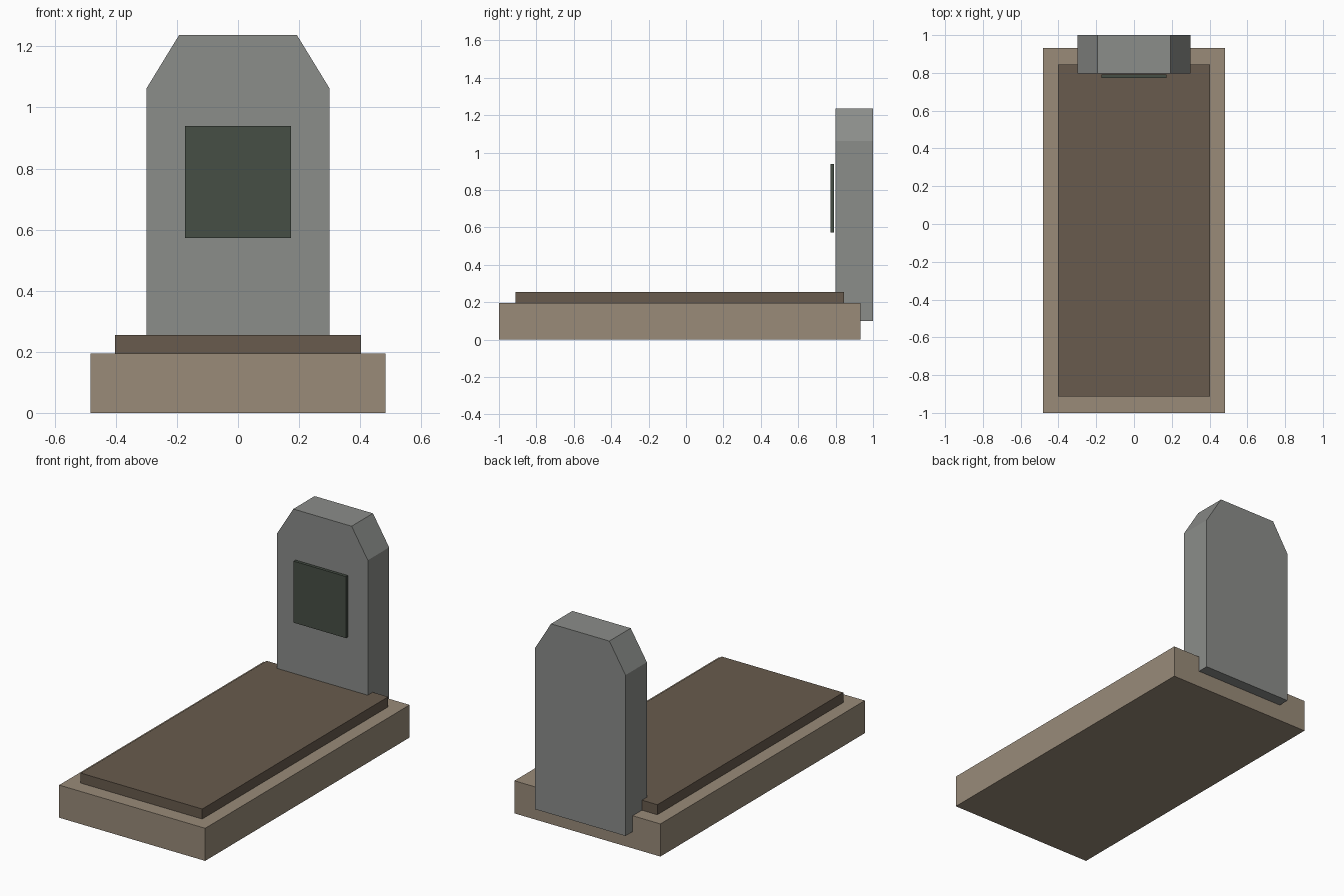
import bpy

if "Cube" in bpy.data.objects:
    bpy.data.objects.remove(bpy.data.objects["Cube"])


def material(name, color):
    m = bpy.data.materials.new(name)
    m.diffuse_color = (*color, 1.0)
    m.use_nodes = True
    m.node_tree.nodes["Principled BSDF"].inputs["Base Color"].default_value = m.diffuse_color
    return m


def extrude_profile(name, profile, y0, y1, mat):
    """Extrude an (x, z) outline, counter-clockwise from the front, along y."""
    n = len(profile)
    verts = [(x, y, z) for y in (y0, y1) for x, z in profile]
    faces = [tuple(range(n)), tuple(reversed(range(n, 2 * n)))]
    faces += [(i, i + n, (i + 1) % n + n, (i + 1) % n) for i in range(n)]
    mesh = bpy.data.meshes.new(name)
    mesh.from_pydata(verts, [], faces)
    mesh.materials.append(mat)
    obj = bpy.data.objects.new(name, mesh)
    bpy.context.collection.objects.link(obj)
    return obj


def block(name, half_width, y0, y1, z0, z1, mat):
    w = half_width
    return extrude_profile(name, [(-w, z0), (w, z0), (w, z1), (-w, z1)], y0, y1, mat)


sandstone = material("sandstone", (0.319, 0.258, 0.191))
earth = material("brown earth", (0.138, 0.105, 0.074))
granite = material("grey granite", (0.258, 0.266, 0.254))
dark_green = material("dark green", (0.061, 0.077, 0.059))

# Grave base and raised slab
block("grave_base", 0.483, -1.0, 0.932, 0.0, 0.195, sandstone)
block("grave_slab", 0.402, -0.912, 0.845, 0.195, 0.255, earth)

# Headstone with chamfered shoulders, sunk into the base
right = [(0.30, 0.10), (0.30, 1.062), (0.193, 1.237)]
outline = right + [(-x, z) for x, z in reversed(right)]
extrude_profile("headstone", outline, 0.798, 1.0, granite)

# Plaque just in front of the headstone
block("plaque", 0.173, 0.773, 0.791, 0.572, 0.94, dark_green)
